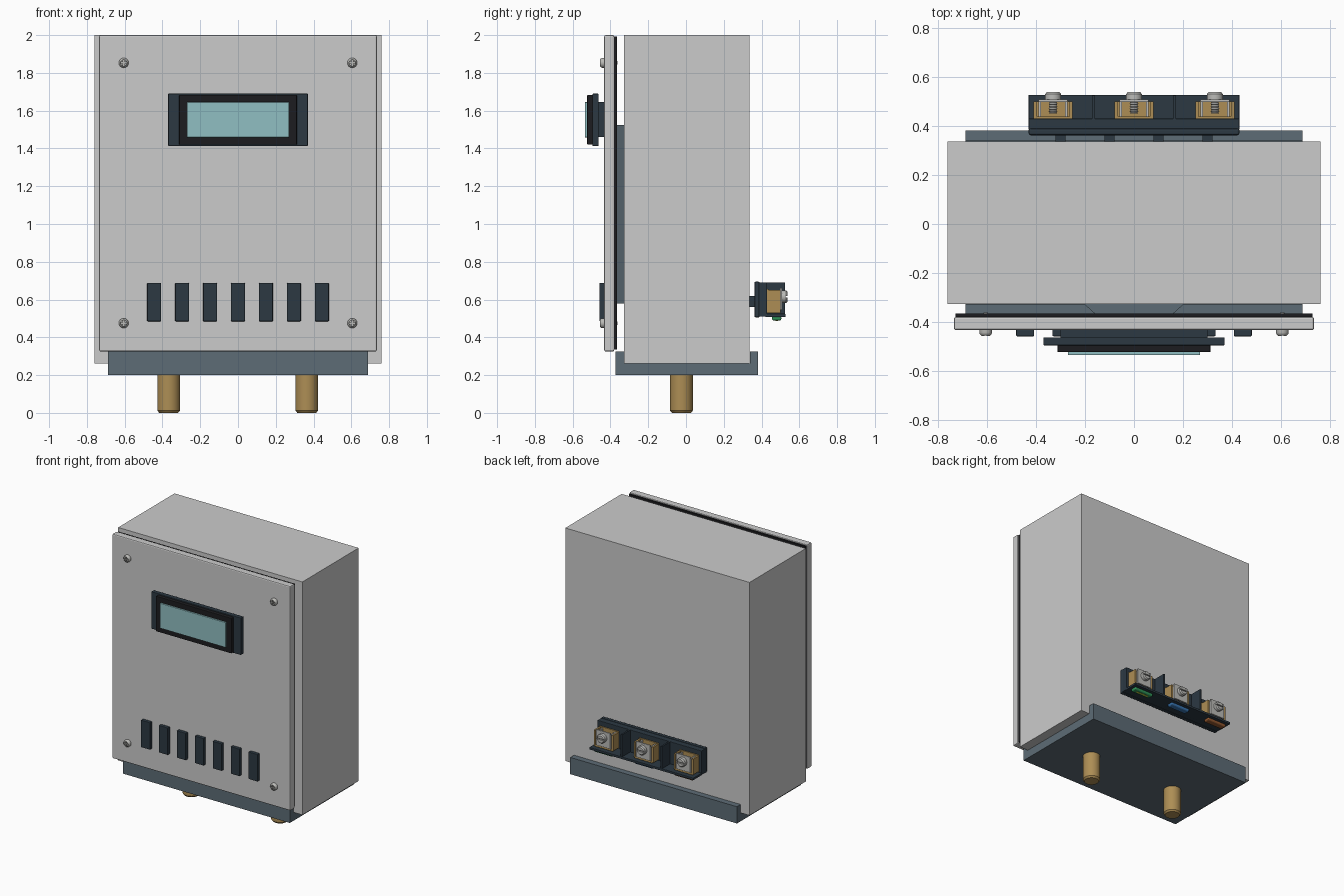
import bpy, bmesh, math
from mathutils import Matrix, Vector

if "Cube" in bpy.data.objects:
    bpy.data.objects.remove(bpy.data.objects["Cube"])


def mat(name, r, g, b):
    m = bpy.data.materials.new(name)
    m.diffuse_color = (r, g, b, 1)
    m.use_nodes = True
    m.node_tree.nodes["Principled BSDF"].inputs["Base Color"].default_value = m.diffuse_color
    return m


SHELL = mat("shell_grey", 0.58, 0.58, 0.55)
STEEL = mat("blue_steel", 0.11, 0.15, 0.18)
DARK = mat("dark_slate", 0.025, 0.04, 0.055)
BLACK = mat("black_rubber", 0.012, 0.012, 0.014)
GLASS = mat("screen_teal", 0.28, 0.52, 0.54)
BRASS = mat("brass", 0.42, 0.27, 0.09)
METAL = mat("bright_metal", 0.5, 0.5, 0.48)
GREEN = mat("earth_green", 0.03, 0.3, 0.1)
YELLOW = mat("earth_yellow", 0.7, 0.6, 0.05)
BLUE = mat("neutral_blue", 0.04, 0.18, 0.45)
BROWN = mat("live_brown", 0.3, 0.1, 0.03)


def finish(name, bm, material, bevel=0, segments=2, smooth=False):
    me = bpy.data.meshes.new(name)
    bmesh.ops.recalc_face_normals(bm, faces=bm.faces)
    bm.to_mesh(me)
    bm.free()
    ob = bpy.data.objects.new(name, me)
    bpy.context.collection.objects.link(ob)
    if material:
        me.materials.append(material)
    if bevel:
        b = ob.modifiers.new("bevel", 'BEVEL')
        b.width, b.segments = bevel, segments
        b.limit_method = 'ANGLE'
    if smooth:
        bpy.ops.object.select_all(action='DESELECT')
        ob.select_set(True)
        bpy.context.view_layer.objects.active = ob
        bpy.ops.object.shade_smooth_by_angle(angle=math.radians(35))
    return ob


def box(name, x, y, z, material, bevel=0, segments=2):
    """Box from (min, max) ranges on each axis."""
    lo, hi = Vector((x[0], y[0], z[0])), Vector((x[1], y[1], z[1]))
    bm = bmesh.new()
    bmesh.ops.create_cube(bm, size=1, matrix=Matrix.Translation((lo + hi) / 2)
                          @ Matrix.Diagonal((*(hi - lo), 1)))
    return finish(name, bm, material, bevel, segments)


def lathe(name, centre, axis, profile, material, sides=24):
    """Revolve (radius, height) pairs about the y or z axis."""
    bm = bmesh.new()
    rings = []
    for r, h in profile:
        ring = []
        for i in range(sides):
            a = 2 * math.pi * i / sides
            u, v = r * math.cos(a), r * math.sin(a)
            p = (u, h, v) if axis == 'y' else (u, v, h)
            ring.append(bm.verts.new(Vector(centre) + Vector(p)))
        rings.append(ring)
    for a, b in zip(rings, rings[1:]):
        for i in range(sides):
            j = (i + 1) % sides
            bm.faces.new((a[i], a[j], b[j], b[i]))
    bm.faces.new(rings[0])
    bm.faces.new(rings[-1])
    return finish(name, bm, material, smooth=True)


def extrude(name, points, axis, span, material, bevel=0):
    """Extrude a profile: (y, z) along x, or (x, y) along z."""
    bm = bmesh.new()
    def place(p, s):
        return (s, *p) if axis == 'x' else (*p, s)
    face = bm.faces.new([bm.verts.new(place(p, span[0])) for p in points])
    d = span[1] - span[0]
    out = bmesh.ops.extrude_face_region(bm, geom=[face])
    bmesh.ops.translate(bm, vec=place((0, 0), d),
                        verts=[v for v in out['geom'] if isinstance(v, bmesh.types.BMVert)])
    return finish(name, bm, material, bevel)


def cut(ob, x, y, z):
    c = box("cutter", x, y, z, None)
    c.hide_render = True
    c.hide_set(True)
    m = ob.modifiers.new("slot", 'BOOLEAN')
    m.operation, m.object, m.solver = 'DIFFERENCE', c, 'EXACT'


# Enclosure body, gasket and door
box("enclosure_body", (-.76, .76), (-.327, .337), (.262, 2), SHELL)
box("door_gasket", (-.728, .728), (-.38, -.365), (.335, 1.992), BLACK)
box("front_door", (-.735, .735), (-.433, -.38), (.325, 2), SHELL, .008)
extrude("inner_support", [(-.21, -.32), (.21, -.32), (.16, -.366), (-.16, -.366)],
        'z', (.58, 1.525), STEEL)

# Base tray (U channel) with two cable stubs
extrude("base_tray", [(-.372, .2), (.382, .2), (.382, .325), (.338, .325),
                      (.338, .262), (-.328, .262), (-.328, .325), (-.372, .325)],
        'x', (-.688, .688), STEEL)
for n, x in (("left", -.367), ("right", .364)):
    lathe("cable_stub_" + n, (x, -.024, 0), 'z',
          [(.05, 0), (.06, .012), (.06, .21)], BRASS, 32)

# Display
box("display_bezel", (-.37, .37), (-.495, -.462), (1.413, 1.69), DARK, .004)
box("display_mount", (-.3, .3), (-.464, -.432), (1.46, 1.645), DARK)
box("display_frame", (-.312, .312), (-.523, -.493), (1.42, 1.683), BLACK, .004)
box("display_screen", (-.27, .27), (-.535, -.52), (1.459, 1.645), GLASS, .002)

# Row of front keys
for i in range(7):
    x = (i - 3) * .148
    box(f"front_key_{i + 1}", (x - .037, x + .037), (-.458, -.43), (.485, .688), DARK, .004)

# Door screws with cross recess
for x in (-.605, .605):
    for z in (.475, 1.853):
        s = lathe("door_screw", (x, 0, z), 'y',
                  [(.017, -.456), (.024, -.45), (.026, -.443), (.026, -.43),
                   (.009, -.43), (.009, -.362)], METAL)
        cut(s, (x - .018, x + .018), (-.48, -.446), (z - .004, z + .004))
        cut(s, (x - .004, x + .004), (-.48, -.446), (z - .018, z + .018))

# Terminal block on the back
box("terminal_flange", (-.43, .43), (.362, .39), (.505, .695), DARK, .008)
box("terminal_back", (-.43, .43), (.385, .43), (.51, .69), DARK, .003)
box("terminal_shelf", (-.43, .43), (.42, .527), (.508, .525), DARK, .003)
for x in (-.165, .165):
    box("terminal_divider", (x - .006, x + .006), (.425, .525), (.515, .69), DARK)
for x in (-.3, -.1, .1, .3):
    box("terminal_foot", (x - .02, x + .02), (.33, .37), (.56, .62), DARK)

# Three screw clamps with coloured markers beneath
for x, colour in ((-.33, BROWN), (0, BLUE), (.33, GREEN)):
    z = .615
    box("clamp_back", (x - .08, x + .08), (.425, .438), (.53, .655), BRASS)
    for s in (-1, 1):
        c = x + s * .073
        box("clamp_cheek", (c - .007, c + .007), (.43, .5), (.535, .65), BRASS)
        c = x + s * .054
        box("clamp_inner_wall", (c - .005, c + .005), (.437, .5), (.54, .645), METAL)
    box("clamp_bottom", (x - .075, x + .075), (.435, .5), (.53, .542), BRASS)
    box("clamp_plate", (x - .06, x + .06), (.497, .508), (.545, .662), METAL, .003)
    thread = [(.014 if i % 2 else .018, .45 + i * .005) for i in range(12)]
    lathe("clamp_screw_shank", (x, 0, z), 'y', thread, METAL, 16)
    head = lathe("clamp_screw_head", (x, 0, z), 'y',
                 [(.033, .507), (.033, .53), (.026, .538)], METAL)
    cut(head, (x - .05, x + .05), (.528, .56), (z - .004, z + .004))
    box("wire_marker", (x - .08, x + .08), (.455, .505), (.488, .512), colour, .011, 3)
    if colour is GREEN:
        box("marker_stripe", (x - .05, x + .05), (.474, .486), (.4865, .492), YELLOW)
